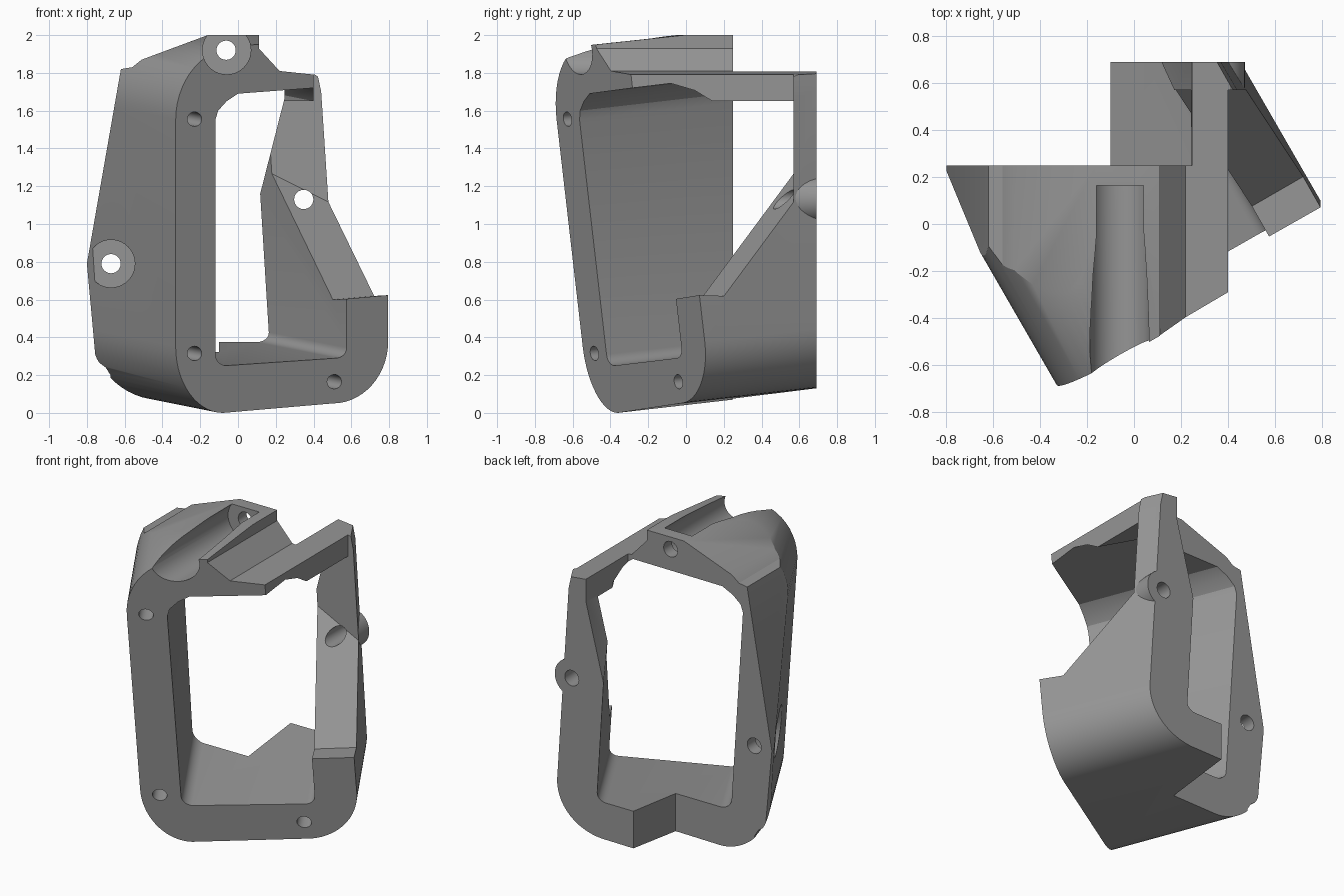
import bpy, bmesh, math
from mathutils import Vector

if "Cube" in bpy.data.objects:
    bpy.data.objects.remove(bpy.data.objects["Cube"])

BACK = Vector((-0.577, 1.0, 0.115))      # depth direction, square to the slanted front

def front(x, z):
    """Point on the slanted front plane."""
    return Vector((x, -0.316 + 0.577 * x - 0.115 * z, z))

def arc(cx, cz, rx, rz, a0, a1, n=14):
    return [(cx + rx * math.cos(math.radians(a0 + (a1 - a0) * i / n)),
             cz + rz * math.sin(math.radians(a0 + (a1 - a0) * i / n))) for i in range(n + 1)]

def sweep(name, pts, depth):
    """Solid from a closed loop of 3D points swept along a vector."""
    bm = bmesh.new()
    face = bm.faces.new([bm.verts.new(p) for p in pts])
    res = bmesh.ops.extrude_face_region(bm, geom=[face])
    bmesh.ops.translate(bm, vec=depth, verts=[v for v in res["geom"] if isinstance(v, bmesh.types.BMVert)])
    bmesh.ops.recalc_face_normals(bm, faces=bm.faces)
    return finish(name, bm)

def finish(name, bm):
    me = bpy.data.meshes.new(name)
    bm.to_mesh(me)
    bm.free()
    ob = bpy.data.objects.new(name, me)
    bpy.context.collection.objects.link(ob)
    return ob

def slanted(name, loop, start=0.0, length=1.8):
    return sweep(name, [front(x, z) + BACK * start for x, z in loop], BACK * length)

def straight(name, loop, y0, y1):
    return sweep(name, [(x, y0, z) for x, z in loop], Vector((0, y1 - y0, 0)))

def rect(x0, x1, z0, z1):
    return [(x0, z0), (x1, z0), (x1, z1), (x0, z1)]

def circle(x, z, r, n=40):
    return arc(x, z, r, r, 0, 360, n)[:-1]

def boolean(target, tool, op="DIFFERENCE"):
    mod = target.modifiers.new(op.lower(), "BOOLEAN")
    mod.operation, mod.object, mod.solver = op, tool, "EXACT"
    bpy.context.view_layer.objects.active = target
    bpy.ops.object.modifier_apply(modifier=mod.name)
    bpy.data.objects.remove(tool)

# Outer shell, swept back from the slanted front
outer = (arc(-0.08, 0.35, 0.25, 0.35, 180, 270) + arc(0.5, 0.38, 0.295, 0.33, 270, 360)
         + [(0.795, 1.63), (0.785, 1.72), (0.72, 1.85), (0.55, 1.97), (0.06, 1.948)]
         + arc(0.0, 1.55, 0.33, 0.39, 90, 180))
frame = slanted("housing_frame", outer)

# Inner opening
inner = (arc(-0.06, 0.31, 0.06, 0.06, 180, 266, 6) + arc(0.52, 0.345, 0.055, 0.055, 274, 360, 6)
         + [(0.578, 1.615), (0.54, 1.68), (0.488, 1.727), (0.0, 1.69), (-0.06, 1.65), (-0.105, 1.6), (-0.12, 1.55)])
boolean(frame, slanted("opening_cutter", inner, -0.2, 2.2))

# Outer limits seen straight on: left taper, sloped roof, fin, beam top
limits = [(-0.67, -0.1), (0.9, -0.1), (0.9, 1.66), (0.445, 1.7), (0.43, 1.775), (0.41, 1.79),
          (0.22, 1.81), (0.11, 1.93), (0.11, 2.0), (-0.16, 2.0), (-0.51, 1.87), (-0.56, 1.83),
          (-0.62, 1.82), (-0.80, 0.79), (-0.755, 0.3), (-0.74, 0.27), (-0.70, 0.24), (-0.675, 0.2)]
boolean(frame, straight("limits", limits, -1.2, 0.69), "INTERSECT")

# Left part stops short at the back, leaving the beam and rear post
step = [(-1.2, -0.3), (-0.1, -0.3), (-0.1, 1.1), (0.115, 1.15), (0.245, 1.66), (0.25, 2.3), (-1.2, 2.3)]
boolean(frame, straight("back_step_cutter", step, 0.25, 1.6))

# Side window: everything right of the opening, ahead of the post, above a sloped sill
bm = bmesh.new()
bmesh.ops.create_cube(bm, size=1)
for v in bm.verts:
    v.co = Vector((0.12 if v.co.x < 0 else 1.3, -1.2 if v.co.y < 0 else 0.57, 0 if v.co.z < 0 else 1.65))
along = Vector((0.22, 0.127, 0.02))
for point, other in (((0.575, -0.03, 0.455), Vector((-0.065, 0.11, 0.145))),
                     ((0.51, 0.08, 0.6), Vector((0.0, 0.49, 0.007)))):
    normal = along.cross(other)
    normal *= 1 if normal.z > 0 else -1
    cut = bmesh.ops.bisect_plane(bm, geom=bm.verts[:] + bm.edges[:] + bm.faces[:],
                                 plane_co=point, plane_no=normal, clear_inner=True)
    bmesh.ops.holes_fill(bm, edges=[e for e in bm.edges if e.is_boundary])
bmesh.ops.recalc_face_normals(bm, faces=bm.faces)
boolean(frame, finish("side_window_cutter", bm))
boolean(frame, straight("beam_side_cutter", rect(0.4, 1.3, 1.6, 2.3), -1.2, 0.57))

# Round boss on the rear post
boolean(frame, straight("post_boss", circle(0.35, 1.13, 0.122), 0.571, 0.69), "UNION")

# Screw channels and through holes
for x, z, r in ((-0.06, 1.92, 0.128), (-0.672, 0.79, 0.126)):
    boolean(frame, straight("channel_cutter", circle(x, z, r), -1.2, 0.165))
for x, z in ((-0.063, 1.92), (-0.672, 0.79), (0.348, 1.13)):
    boolean(frame, straight("hole_cutter", circle(x, z, 0.051, 24), -1.2 if x < 0 else 0.4, 0.9))

# Blind holes in the front face
for x, z in ((-0.23, 1.555), (-0.23, 0.315), (0.51, 0.165)):
    boolean(frame, slanted("blind_hole_cutter", circle(x, z, 0.038, 24), -0.1, 0.3))

# Finish
mat = bpy.data.materials.new("mid_grey")
mat.diffuse_color = (0.3, 0.3, 0.3, 1)
mat.use_nodes = True
mat.node_tree.nodes["Principled BSDF"].inputs["Base Color"].default_value = mat.diffuse_color
frame.data.materials.clear()
frame.data.materials.append(mat)
for p in frame.data.polygons:
    p.material_index = 0
bpy.ops.object.select_all(action="DESELECT")
frame.select_set(True)
bpy.context.view_layer.objects.active = frame
bpy.ops.object.shade_smooth_by_angle(angle=math.radians(25))
